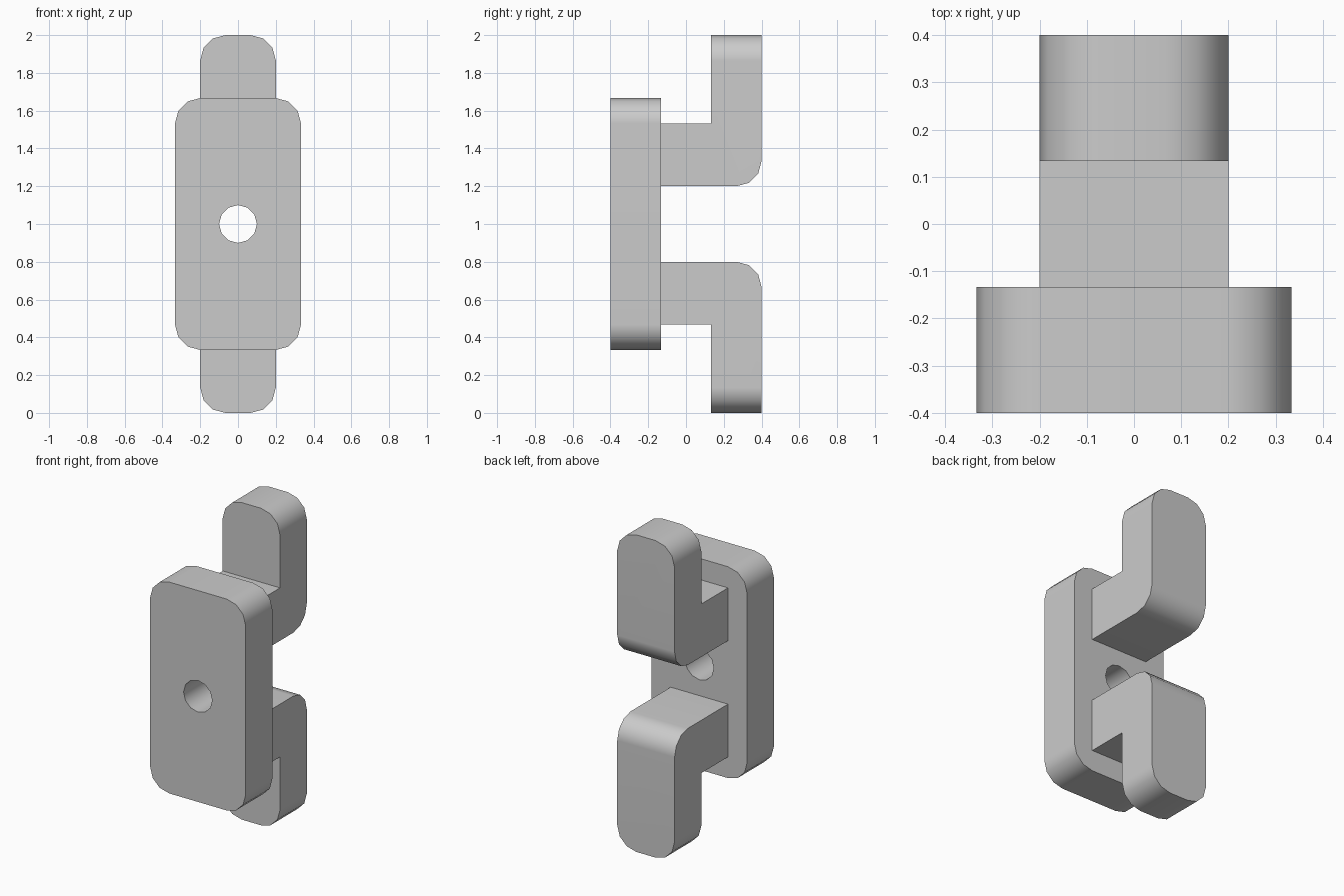
import bpy
import bmesh
import math
from mathutils import Vector

default = bpy.data.objects.get("Cube")
if default:
    bpy.data.objects.remove(default, do_unlink=True)

U = 1 / 15            # design module
ROUND = 2 * U         # radius of all rounded corners
MID = 1.0             # height of the plate centre

grey = bpy.data.materials.new("plain_grey")
grey.use_nodes = True
colour = (0.6, 0.6, 0.6, 1)
grey.diffuse_color = colour
grey.node_tree.nodes["Principled BSDF"].inputs["Base Color"].default_value = colour


def extrude_profile(bm, points, vector):
    """Fill a closed outline and sweep it along a vector."""
    face = bm.faces.new([bm.verts.new(p) for p in points])
    result = bmesh.ops.extrude_face_region(bm, geom=[face], use_keep_orig=True)
    verts = [g for g in result["geom"] if isinstance(g, bmesh.types.BMVert)]
    bmesh.ops.translate(bm, verts=verts, vec=vector)


def round_edges(bm, rule):
    """Round the edges whose direction and midpoint satisfy the rule."""
    chosen = []
    for e in bm.edges:
        a, b = (v.co for v in e.verts)
        if rule((b - a).normalized(), (a + b) / 2):
            chosen.append(e)
    bmesh.ops.bevel(bm, geom=chosen, offset=ROUND, offset_type='OFFSET',
                    segments=3, profile=0.5, affect='EDGES')


def make_object(name, bm):
    bmesh.ops.recalc_face_normals(bm, faces=bm.faces)
    mesh = bpy.data.meshes.new(name)
    bm.to_mesh(mesh)
    bm.free()
    mesh.materials.append(grey)
    obj = bpy.data.objects.new(name, mesh)
    bpy.context.collection.objects.link(obj)
    return obj


def activate(obj):
    bpy.ops.object.select_all(action='DESELECT')
    obj.select_set(True)
    bpy.context.view_layer.objects.active = obj


def smooth(obj):
    activate(obj)
    bpy.ops.object.shade_smooth_by_angle(angle=math.radians(40))
    mod = obj.modifiers.new("flat_faces", 'WEIGHTED_NORMAL')
    mod.keep_sharp = True


# Front plate with rounded corners
bm = bmesh.new()
w, h = 5 * U, 10 * U
extrude_profile(bm, [(x, -6 * U, MID + z) for x, z in
                     ((-w, -h), (w, -h), (w, h), (-w, h))], Vector((0, 4 * U, 0)))
round_edges(bm, lambda d, m: abs(d.y) > 0.9)
plate = make_object("front_plate", bm)

# Screw hole through the plate
bpy.ops.mesh.primitive_cylinder_add(vertices=12, radius=0.1, depth=1,
                                    location=(0, -4 * U, MID),
                                    rotation=(math.pi / 2, 0, 0))
cutter = bpy.context.object
cutter.name = "hole_cutter"
cutter.hide_render = True
cut = plate.modifiers.new("hole", 'BOOLEAN')
cut.operation = 'DIFFERENCE'
cut.solver = 'EXACT'
cut.object = cutter
activate(plate)
bpy.ops.object.modifier_apply(modifier=cut.name)
bpy.data.objects.remove(cutter, do_unlink=True)
smooth(plate)


# L-shaped hooks behind the plate, mirrored about its centre
def hook(name, side):
    bm = bmesh.new()
    outline = ((-2, 3), (6, 3), (6, 15), (2, 15), (2, 8), (-2, 8))
    extrude_profile(bm, [(-3 * U, y * U, MID + side * z * U) for y, z in outline],
                    Vector((6 * U, 0, 0)))
    tip = MID + side
    bend = MID + side * 3 * U

    def rounded(d, m):
        at_tip = abs(d.y) > 0.9 and abs(m.z - tip) < 0.01
        at_bend = abs(d.x) > 0.9 and abs(m.z - bend) < 0.01 and m.y > 5 * U
        return at_tip or at_bend

    round_edges(bm, rounded)
    smooth(make_object(name, bm))


hook("upper_hook", 1)
hook("lower_hook", -1)
